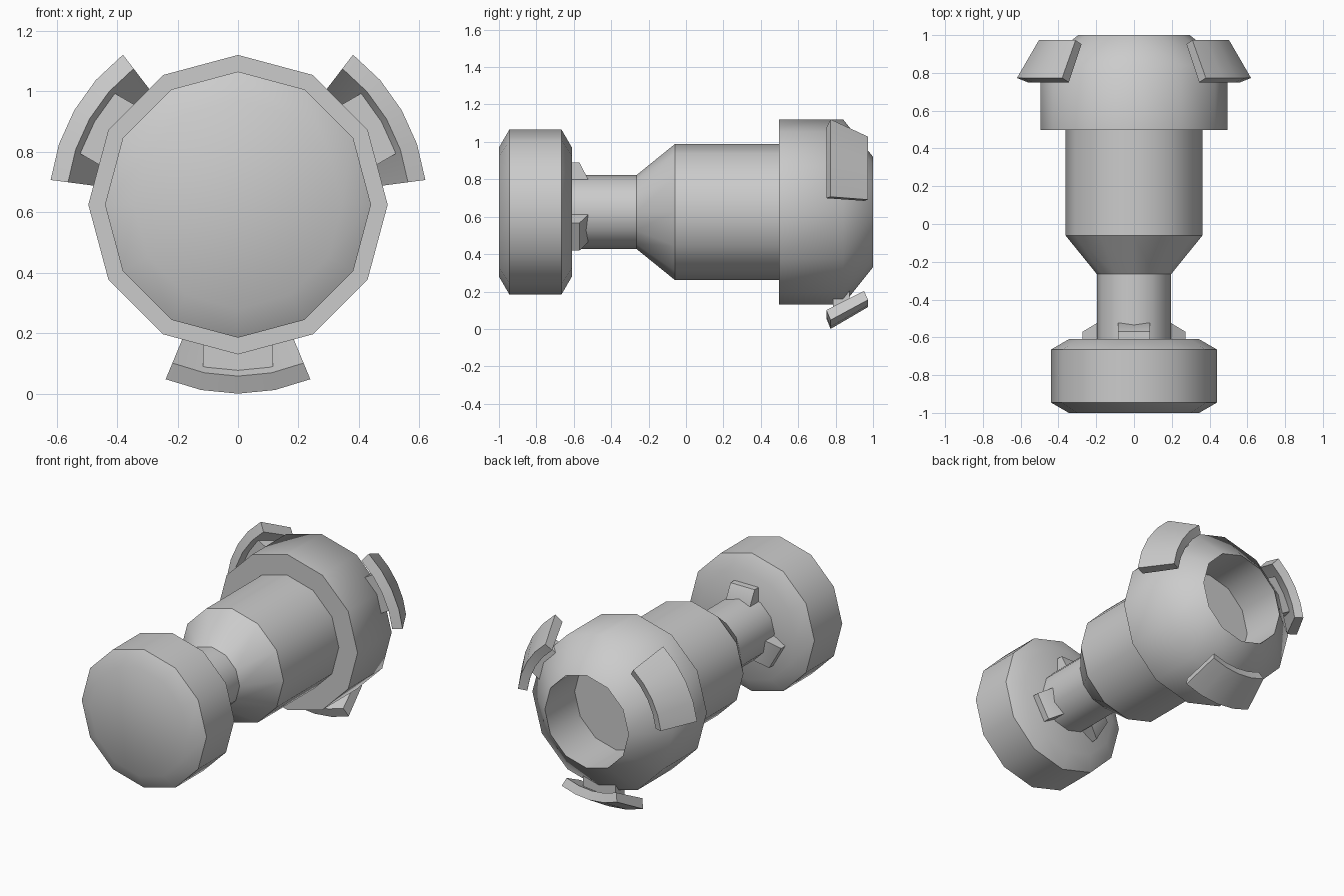
import bpy, bmesh
from math import cos, sin, radians, pi

if "Cube" in bpy.data.objects:
    bpy.data.objects.remove(bpy.data.objects["Cube"])

CZ = 0.625  # height of the long axis


def finish(name, bm, angle):
    bmesh.ops.recalc_face_normals(bm, faces=bm.faces[:])
    me = bpy.data.meshes.new(name)
    bm.to_mesh(me)
    bm.free()
    ob = bpy.data.objects.new(name, me)
    bpy.context.collection.objects.link(ob)
    bpy.ops.object.select_all(action='DESELECT')
    ob.select_set(True)
    bpy.context.view_layer.objects.active = ob
    bpy.ops.object.shade_smooth_by_angle(angle=radians(angle))
    return ob


def skin(bm, rings, closed):
    n = len(rings[0])
    for k in range(len(rings) if closed else len(rings) - 1):
        a, b = rings[k], rings[(k + 1) % len(rings)]
        for i in range(n):
            j = (i + 1) % n
            bm.faces.new((a[i], a[j], b[j], b[i]))
    if not closed:
        bm.faces.new(rings[0])
        bm.faces.new(rings[-1])


def lathe(name, profile, angle=35, sides=12):
    """Turn (radius, y) points around the long axis and cap both ends."""
    bm = bmesh.new()
    rings = [[bm.verts.new((r * cos(2 * pi * i / sides), y, CZ + r * sin(2 * pi * i / sides)))
              for i in range(sides)] for r, y in profile]
    skin(bm, rings, False)
    return finish(name, bm, angle)


def block(name, section, half_width, deg):
    """Extrude a (radius, y) section sideways, facing outward at deg."""
    a = radians(deg)
    bm = bmesh.new()
    rings = [[bm.verts.new((r * cos(a) - t * sin(a), y, CZ + r * sin(a) + t * cos(a)))
              for r, y in section] for t in (-half_width, half_width)]
    skin(bm, rings, False)
    return finish(name, bm, 30)


def arc_plate(name, section, half_span, deg, steps=4):
    """Sweep a (radius, y) section along an arc around the long axis."""
    bm = bmesh.new()
    rings = []
    for k in range(steps + 1):
        a = radians(deg - half_span + 2 * half_span * k / steps)
        rings.append([bm.verts.new((r * cos(a), y, CZ + r * sin(a))) for r, y in section])
    skin(bm, rings, False)
    return finish(name, bm, 30)


# Bevelled end knob
lathe("end_knob", [(0.345, -1), (0.44, -0.945), (0.44, -0.665), (0.345, -0.61)])

# Neck flaring into the main barrel
lathe("neck_and_barrel", [(0.197, -0.63), (0.197, -0.265), (0.363, -0.06), (0.363, 0.52)])

# Head with a tapered nose and a recessed opening
lathe("head", [(0.495, 0.497), (0.495, 0.84), (0.295, 1.0), (0.295, 0.70)], angle=55)

# Three curved plates on posts around the head
for i, deg in enumerate((30, 150, 270)):
    arc_plate(f"head_plate_{i}", [(0.625, 0.773), (0.567, 0.75), (0.457, 0.952), (0.508, 0.973)], 22.5, deg)
    block(f"plate_post_{i}", [(0.43, 0.785), (0.565, 0.785), (0.515, 0.875), (0.38, 0.875)], 0.115, deg)

# Three small wedges where the neck meets the knob
for i, deg in enumerate((90, 210, 330)):
    block(f"neck_wedge_{i}", [(0.15, -0.63), (0.265, -0.63), (0.265, -0.57), (0.175, -0.523), (0.15, -0.523)], 0.085, deg)
